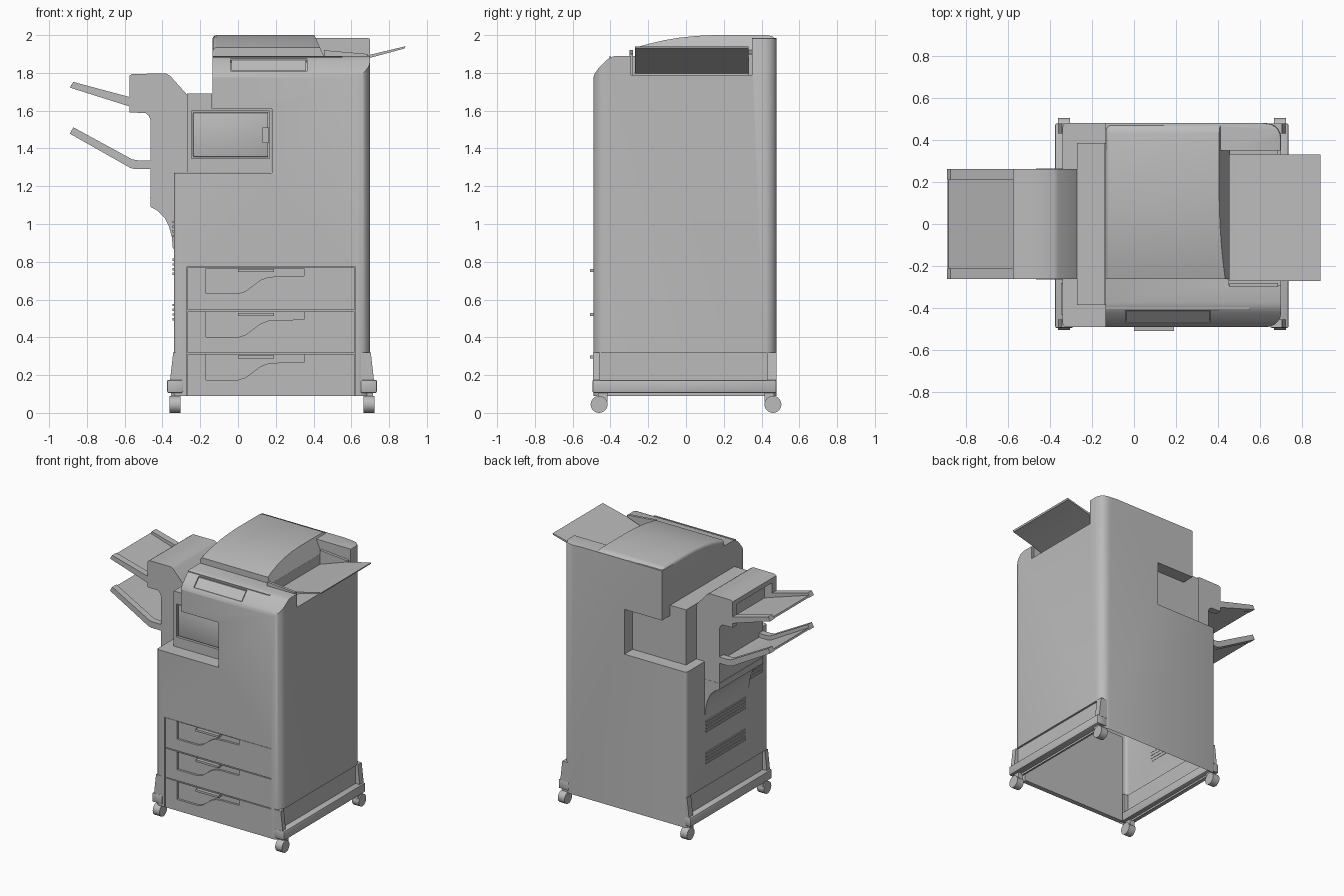
import bpy, bmesh, math
from mathutils import Vector

if "Cube" in bpy.data.objects:
    bpy.data.objects.remove(bpy.data.objects["Cube"])

grey = bpy.data.materials.new("light_grey")
grey.diffuse_color = (0.5, 0.5, 0.5, 1)
grey.use_nodes = True
grey.node_tree.nodes["Principled BSDF"].inputs["Base Color"].default_value = grey.diffuse_color


def finish(name, bm, mat=grey, smooth=True):
    bmesh.ops.recalc_face_normals(bm, faces=bm.faces)
    me = bpy.data.meshes.new(name)
    bm.to_mesh(me)
    bm.free()
    ob = bpy.data.objects.new(name, me)
    bpy.context.collection.objects.link(ob)
    me.materials.append(mat)
    if smooth:
        bpy.ops.object.select_all(action='DESELECT')
        ob.select_set(True)
        bpy.context.view_layer.objects.active = ob
        bpy.ops.object.shade_smooth_by_angle(angle=math.radians(35))
    return ob


def prism_bm(pts, axis, a, b):
    """Extrude a 2D outline: axis 'y' takes (x, z) points, 'x' takes (y, z)."""
    bm = bmesh.new()
    place = (lambda p, t: (p[0], t, p[1])) if axis == 'y' else (lambda p, t: (t, p[0], p[1]))
    lo = [bm.verts.new(place(p, a)) for p in pts]
    hi = [bm.verts.new(place(p, b)) for p in pts]
    bm.faces.new(lo)
    bm.faces.new(hi[::-1])
    for i in range(len(pts)):
        j = (i + 1) % len(pts)
        bm.faces.new((lo[i], lo[j], hi[j], hi[i]))
    bmesh.ops.recalc_face_normals(bm, faces=bm.faces)
    return bm


def bevel_where(bm, test, r, seg=3):
    edges = [e for e in bm.edges if test(e.verts[0].co, e.verts[1].co)]
    bmesh.ops.bevel(bm, geom=edges, offset=r, segments=seg, profile=0.5, affect='EDGES')


def prism(name, pts, axis, a, b, bev=0):
    bm = prism_bm(pts, axis, a, b)
    if bev:
        bevel_where(bm, lambda p, q: True, bev, 2)
    return finish(name, bm)


def box(name, x0, x1, y0, y1, z0, z1, bev=0):
    return prism(name, [(x0, z0), (x1, z0), (x1, z1), (x0, z1)], 'y', y0, y1, bev)


def cut(ob, *cutters):
    for c in cutters:
        m = ob.modifiers.new("cut", 'BOOLEAN')
        m.operation, m.solver, m.object = 'DIFFERENCE', 'EXACT', c
        bpy.ops.object.select_all(action='DESELECT')
        bpy.context.view_layer.objects.active = ob
        ob.select_set(True)
        bpy.ops.object.modifier_apply(modifier=m.name)
        bpy.data.objects.remove(c)
    bpy.ops.object.shade_smooth_by_angle(angle=math.radians(35))


# Main cabinet: stepped outline with the output notch on the left
outline = [(-.34, .09), (.70, .09), (.70, 1.985), (-.135, 1.985), (-.135, 1.61),
           (.18, 1.61), (.18, 1.27), (-.34, 1.27)]
bm = prism_bm(outline, 'y', -.49, .48)
vertical = lambda p, q: abs(p.z - q.z) > .1 and abs(p.x - q.x) < .01
bevel_where(bm, lambda p, q: vertical(p, q) and p.x > .69, .07, 5)
bevel_where(bm, lambda p, q: vertical(p, q) and p.x < -.3, .02, 3)
bevel_where(bm, lambda p, q: p.z > 1.98 and q.z > 1.98 and min(p.x, q.x) > .62, .012, 2)
body = finish("cabinet", bm)
front_slope = [(-.6, 1.77), (-.492, 1.77), (-.484, 1.795), (-.465, 1.822), (-.42, 1.868), (-.40, 1.882),
               (-.375, 1.89), (.35, 1.89), (.35, 2.1), (-.6, 2.1)]
cut(body,
    prism("slope_cutter", front_slope, 'x', -.5, 1),
    box("pocket_cutter", .45, 1, -.29, .35, 1.79, 2.2),
    box("drawer_bay_cutter", -.272, .622, -.6, -.45, 0, .772),
    box("left_skirt_cutter", -.5, -.325, -.455, .43, 0, .32),
    box("right_skirt_cutter", .685, 1, -.455, .43, 0, .32),
    prism("panel_cutter", [(-.52, 1.81), (-.455, 1.81), (-.41, 1.855), (-.41, 1.95), (-.52, 1.95)],
          'x', -.04, .365))
# Underside is open
bm = bmesh.new()
bm.from_mesh(body.data)
bmesh.ops.delete(bm, geom=[f for f in bm.faces if f.calc_center_median().z < .095 and abs(f.normal.z) > .9],
                 context='FACES')
bm.to_mesh(body.data)
bm.free()

# Control panel plate set into the slope, and the seam above it
prism("control_panel", [(-.472, 1.812), (-.466, 1.812), (-.411, 1.868), (-.417, 1.868)], 'x', -.035, .36)
box("panel_seam", -.135, .55, -.408, -.398, 1.881, 1.886)

# Lid with arched top (document feeder)
arch = [(-.262, 1.888), (-.262, 1.935), (-.20, 1.953), (-.12, 1.972), (-.03, 1.987), (.06, 1.996), (.15, 2.0),
        (.43, 2.0), (.46, 1.993), (.477, 1.975), (.477, 1.888)]
bm = prism_bm(arch, 'x', -.135, .455)
for v in bm.verts:  # right end leans inward towards the top
    if v.co.x > 0:
        v.co.x -= (v.co.z - 1.888) * .45
bevel_where(bm, lambda p, q: p.x < -.13 and q.x < -.13 and min(p.z, q.z) > 1.93, .022, 3)
finish("feeder_lid", bm)

# Feeder tray sloping out of the right pocket
prism("feeder_tray", [(.455, 1.797), (.70, 1.880), (.882, 1.929), (.887, 1.941), (.695, 1.895), (.455, 1.812)],
      'y', -.27, .33)
for n, y in (("front", -.30), ("rear", .33)):
    prism("feeder_guide_" + n, [(.455, 1.79), (.685, 1.79), (.685, 1.90), (.455, 1.92)], 'y', y, y + .02)

# Drawers with a curved grip recess and a handle lip
for i in range(3):
    z0, z1 = [(.09, .312), (.318, .538), (.544, .769)][i]
    d = box("drawer_%d" % (i + 1), -.268, .618, -.488, -.452, z0, z1)
    grip = [(-.17, z1 - .004), (-.17, z1 - .137), (.0, z1 - .137), (.04, z1 - .125), (.12, z1 - .065),
            (.16, z1 - .05), (.22, z1 - .046), (.35, z1 - .044), (.35, z1 - .004)]
    cut(d, prism("grip_cutter", grip, 'y', -.55, -.472))
    box("drawer_handle_%d" % (i + 1), 0, .19, -.508, -.470, z1 - .024, z1 - .008)

# Relay unit filling the notch, with a framed access door
relay = prism("relay_unit", [(-.27, 1.272), (.178, 1.272), (.178, 1.608), (-.137, 1.608), (-.137, 1.69),
                             (-.27, 1.69)], 'y', -.385, .385)
cut(relay, box("door_cutter", -.247, .168, -.5, -.365, 1.347, 1.597))
box("access_door", -.237, .160, -.38, -.36, 1.355, 1.59, .004)
box("door_latch", .13, .165, -.388, -.37, 1.43, 1.51)

# Finisher on the left side: hooded top, tapered foot
fin = [(-.345, .87), (-.35, .93), (-.365, .985), (-.39, 1.035), (-.425, 1.07), (-.463, 1.09), (-.463, 1.55),
       (-.472, 1.573), (-.49, 1.588), (-.575, 1.59), (-.575, 1.785), (-.56, 1.795), (-.38, 1.796), (-.36, 1.785),
       (-.27, 1.685), (-.27, 1.272), (-.335, 1.272), (-.335, .87)]
finisher = prism("finisher", fin, 'y', -.262, .262)
cut(finisher, box("hood_cutter", -.7, -.51, -.21, .21, 1.5, 1.75))
box("finisher_seam", -.466, -.34, -.2635, .2635, 1.134, 1.139)

# Output trays: thin floor between two side rims
rims = {"upper": [(-.89, 1.722), (-.872, 1.752), (-.573, 1.672), (-.573, 1.622)],
        "lower": [(-.89, 1.478), (-.872, 1.512), (-.56, 1.342), (-.53, 1.337), (-.46, 1.337),
                  (-.46, 1.29), (-.545, 1.29), (-.57, 1.297)]}
floors = {"upper": [(-.888, 1.725), (-.883, 1.737), (-.51, 1.618), (-.51, 1.604)],
          "lower": [(-.888, 1.48), (-.883, 1.492), (-.565, 1.312), (-.54, 1.306), (-.46, 1.306), (-.46, 1.292),
                    (-.545, 1.292), (-.57, 1.299)]}
for k in rims:
    prism(k + "_tray_floor", floors[k], 'y', -.22, .22)
    for n, y in (("front", -.262), ("rear", .212)):
        prism(k + "_tray_rim_" + n, rims[k], 'y', y, y + .05)

# Ventilation louvres on the left side
for k, (y0, y1, z0, n) in enumerate([(-.22, .25, .73, 4), (-.22, .25, .49, 4), (-.43, -.28, .93, 4)]):
    for j in range(n):
        box("vent_%d_%d" % (k + 1, j + 1), -.346, -.338, y0, y1, z0 + j * .025, z0 + j * .025 + .012)

# Stand: side rails, corner posts and casters, mirrored about the cabinet middle
MID = .18
for side, s in (("left", -1), ("right", 1)):
    def span(a, b):
        return sorted((MID + s * a, MID + s * b))
    x0, x1 = span(.47, .555)
    box("rail_" + side, x0, x1, -.495, .478, .105, .175, .008)
    for end, y0, y1, yc in (("front", -.492, -.455, -.46), ("rear", .43, .478, .46)):
        prism("post_%s_%s" % (side, end),
              [(MID + s * .47, .17), (MID + s * .54, .17), (MID + s * .523, .32), (MID + s * .47, .32)],
              'y', y0, y1)
        x0, x1 = span(.485, .542)
        ring = [(yc + .045 * math.cos(t * math.pi / 10), .045 + .045 * math.sin(t * math.pi / 10))
                for t in range(20)]
        prism("caster_wheel_%s_%s" % (side, end), ring, 'x', x0, x1)
        yi = yc - math.copysign(.02, yc)
        box("caster_fork_%s_%s" % (side, end), x0 + .008, x1 - .008, yi - .025, yi + .025, .06, .11)
